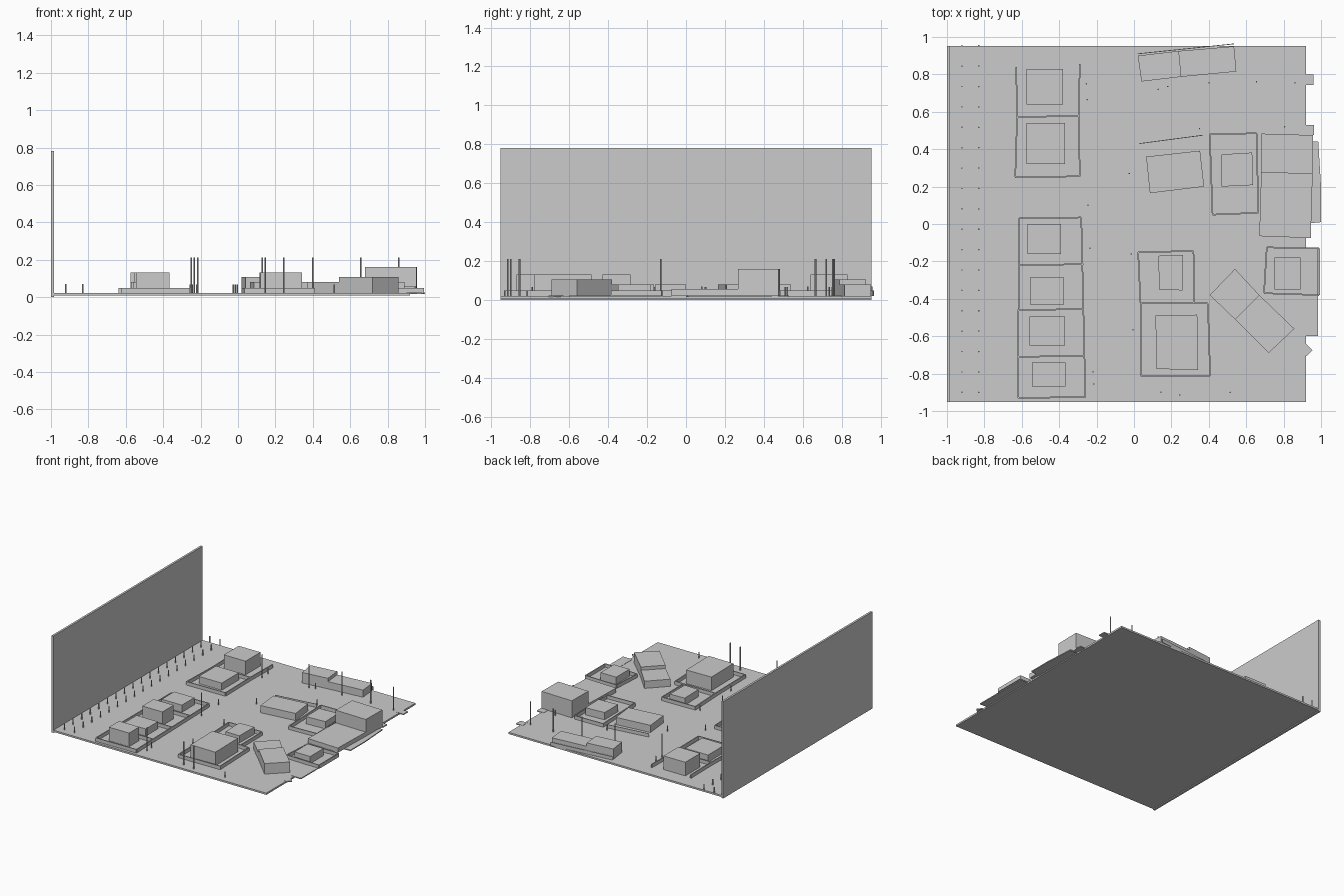
import bpy, bmesh, math
from mathutils import Vector

grey = bpy.data.materials.new("model_grey")
grey.diffuse_color = (0.6, 0.6, 0.6, 1)
GROUND = 0.022
LOW, MID, TALL = 0.08, 0.107, 0.132


def finish(name, bm):
    bmesh.ops.recalc_face_normals(bm, faces=bm.faces[:])
    me = bpy.data.meshes.new(name)
    bm.to_mesh(me)
    bm.free()
    me.materials.append(grey)
    ob = bpy.data.objects.new(name, me)
    bpy.context.collection.objects.link(ob)


def add_prism(bm, pts, z0, z1):
    """Extrude a plan outline from z0 to z1."""
    face = bm.faces.new([bm.verts.new((x, y, z0)) for x, y in pts])
    ext = bmesh.ops.extrude_face_region(bm, geom=[face], use_keep_orig=True)
    top = [g for g in ext["geom"] if isinstance(g, bmesh.types.BMVert)]
    bmesh.ops.translate(bm, verts=top, vec=(0, 0, z1 - z0))


def prism(name, pts, z1, z0=GROUND - 0.002):
    bm = bmesh.new()
    add_prism(bm, pts, z0, z1)
    finish(name, bm)


def rect(x0, x1, y0, y1):
    return [(x0, y0), (x1, y0), (x1, y1), (x0, y1)]


def fence(name, pts, closed=True, top=0.05, t=0.004):
    """Low thin wall along a plan path."""
    bm = bmesh.new()
    path = pts + pts[:1] if closed else pts
    for a, b in zip(path, path[1:]):
        a, b = Vector(a), Vector(b)
        d = (b - a).normalized()
        n = Vector((-d.y, d.x)) * t
        add_prism(bm, [a - n, b - n, b + n, a + n], GROUND - 0.002, top)
    finish(name, bm)


def posts(name, spots, top, r=0.004):
    bm = bmesh.new()
    for x, y in spots:
        add_prism(bm, [(x + r * math.cos(k * math.tau / 8), y + r * math.sin(k * math.tau / 8))
                       for k in range(8)], GROUND - 0.002, top)
    finish(name, bm)


# ground plate and tall back wall
prism("ground", rect(-0.99, 0.92, -0.953, 0.953), GROUND, 0.008)
prism("back_wall", rect(-1.0, -0.983, -0.953, 0.953), 0.782, 0.0)

# flat path ends overhanging the right edge
prism("path_north", rect(0.9, 0.96, 0.742, 0.8), GROUND + 0.002, 0.016)
prism("path_middle", rect(0.9, 0.963, 0.475, 0.53), GROUND + 0.002, 0.016)
prism("path_east", [(0.9, 0.44), (0.985, 0.44), (1.0, 0.2), (1.0, 0.01), (0.9, 0.0)],
      GROUND + 0.002, 0.016)
prism("path_south_east", rect(0.9, 0.983, -0.6, -0.13), GROUND + 0.002, 0.016)
prism("path_tip", [(0.9, -0.63), (0.925, -0.645), (0.955, -0.675), (0.925, -0.705), (0.9, -0.7)],
      GROUND + 0.002, 0.016)

# left column of fenced lots
fence("north_west_lot", [(-0.635, 0.25), (-0.29, 0.255), (-0.295, 0.58), (-0.625, 0.57)])
fence("north_west_side_a", [(-0.625, 0.57), (-0.63, 0.84)], False)
fence("north_west_side_b", [(-0.295, 0.58), (-0.29, 0.855)], False)
fence("south_west_lot", [(-0.62, -0.93), (-0.26, -0.925), (-0.282, 0.035), (-0.615, 0.03)])
for i, y in enumerate((-0.22, -0.46, -0.71)):
    fence(f"south_west_divider_{i}", [(-0.615, y), (-0.27, y + 0.005)], False)

# left column houses
west = [(-0.575, -0.38, 0.64, 0.83, TALL), (-0.575, -0.37, 0.32, 0.54, LOW),
        (-0.57, -0.39, -0.16, 0.0, LOW), (-0.555, -0.375, -0.43, -0.285, TALL),
        (-0.56, -0.37, -0.65, -0.495, LOW), (-0.545, -0.365, -0.87, -0.74, TALL)]
for i, (x0, x1, y0, y1, z) in enumerate(west):
    prism(f"west_house_{i}", rect(x0, x1, y0, y1), z)

# south centre lots and houses
fence("centre_lot_a", [(0.035, -0.425), (0.32, -0.42), (0.318, -0.145), (0.022, -0.15)])
fence("centre_lot_b", [(0.04, -0.815), (0.407, -0.81), (0.395, -0.425), (0.035, -0.425)])
prism("centre_house_small", [(0.135, -0.35), (0.26, -0.355), (0.262, -0.165), (0.13, -0.17)], LOW)
prism("centre_house_large", [(0.12, -0.775), (0.343, -0.78), (0.338, -0.485), (0.115, -0.49)], TALL)

# diagonal two part building
prism("diagonal_high", [(0.54, -0.51), (0.72, -0.69), (0.857, -0.56), (0.67, -0.38)], MID)
prism("diagonal_low", [(0.405, -0.38), (0.54, -0.51), (0.67, -0.38), (0.54, -0.24)], LOW)

# east lots and buildings
fence("east_lot", [(0.695, -0.37), (0.99, -0.38), (0.99, -0.13), (0.71, -0.125)])
prism("east_house", rect(0.75, 0.89, -0.35, -0.18), LOW)
prism("east_hall_low", [(0.67, -0.065), (0.945, -0.075), (0.955, 0.27), (0.68, 0.275)], 0.058)
prism("east_hall_tall", [(0.68, 0.275), (0.955, 0.268), (0.958, 0.475), (0.683, 0.483)], 0.16)
fence("inner_east_lot", [(0.42, 0.05), (0.665, 0.06), (0.655, 0.485), (0.405, 0.48)])
prism("inner_east_house", [(0.468, 0.2), (0.635, 0.208), (0.632, 0.382), (0.467, 0.372)], LOW)

# long house with garden fence
prism("long_house", [(0.085, 0.165), (0.375, 0.2), (0.353, 0.392), (0.065, 0.36)], LOW)
fence("garden_fence", [(0.03, 0.43), (0.37, 0.475)], False, t=0.002)

# north row of two joined buildings with a back fence
prism("north_row_high", [(0.04, 0.762), (0.253, 0.787), (0.24, 0.925), (0.02, 0.9)], MID)
prism("north_row_low", [(0.253, 0.787), (0.547, 0.815), (0.535, 0.95), (0.24, 0.925)], LOW)
fence("north_fence", [(0.02, 0.91), (0.535, 0.963)], False, t=0.002)

# short post rows along the back wall
for i, x in enumerate((-0.92, -0.83)):
    posts(f"wall_posts_{i}", [(x, -0.9 + 0.109 * k) for k in range(18)], 0.07)

# tall masts and short street posts
posts("masts", [(-0.25, 0.665), (-0.235, -0.13), (-0.215, -0.855), (0.145, -0.9), (0.245, -0.915),
                (0.13, 0.72), (0.4, 0.755), (0.655, 0.76), (0.86, 0.755)], 0.212)
posts("street_posts", [(-0.255, 0.75), (-0.245, 0.1), (-0.22, -0.79), (0.18, 0.735), (0.35, 0.51),
                       (0.805, 0.52), (-0.025, 0.27), (-0.015, -0.16), (-0.005, -0.565),
                       (0.515, -0.9)], 0.068)
